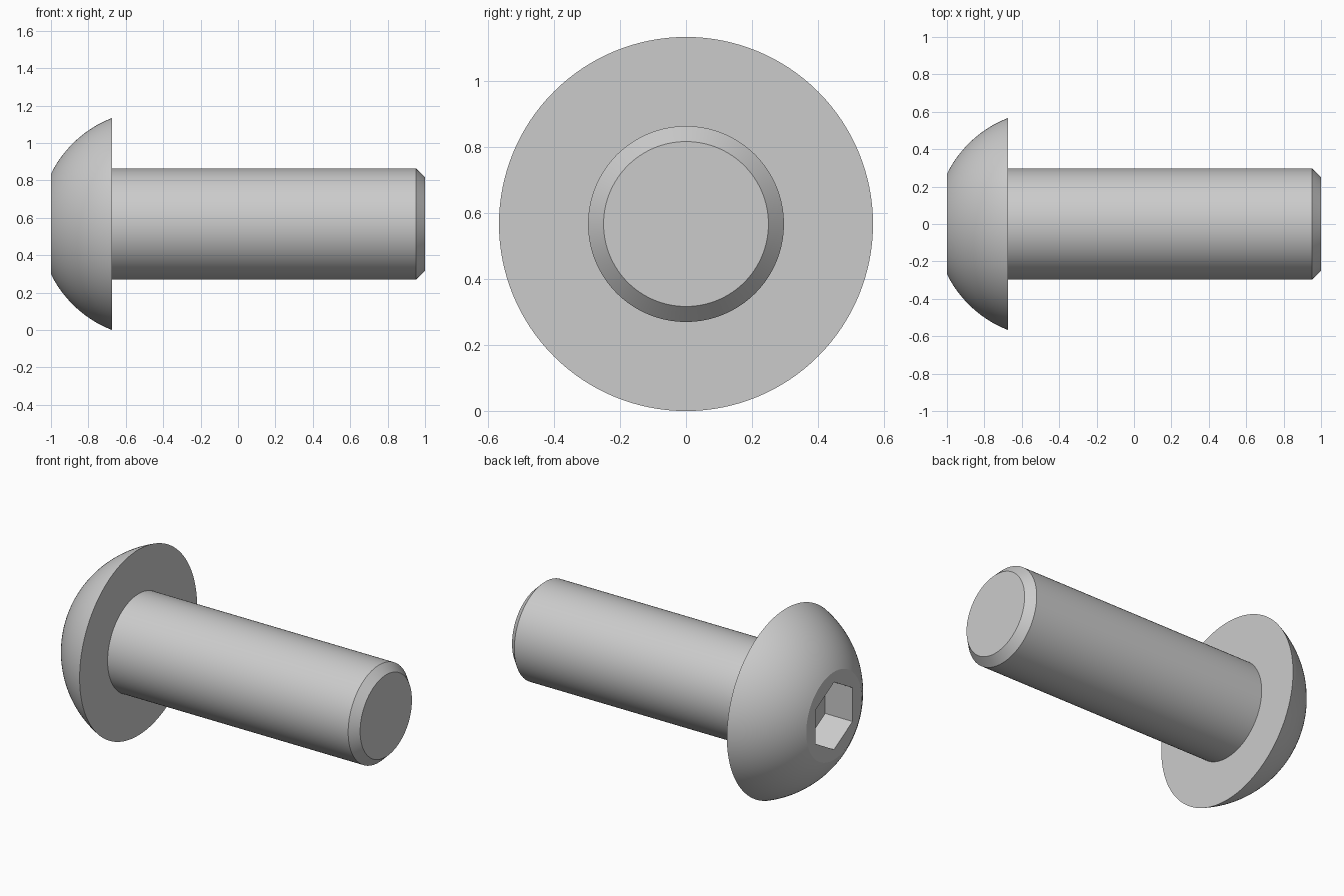
import bpy, bmesh, math
from mathutils import Matrix, Vector

if "Cube" in bpy.data.objects:
    bpy.data.objects.remove(bpy.data.objects["Cube"])

SEG = 128
HEAD_R, HEAD_X = 0.567, -0.673      # rim of the domed head
FACE_R = 0.268                      # flat end face of the head
SHAFT_R, TIP_R = 0.297, 0.25
SOCKET_R, SOCKET_DEPTH = 0.206, 0.185

# Dome arc: circle centred on the axis through the face edge and the rim
h = HEAD_X + 1
a = (HEAD_R**2 - FACE_R**2 - h**2) / (2 * h)
R = math.hypot(HEAD_R, a)
t0, t1 = math.atan2(FACE_R, a + h), math.atan2(HEAD_R, a)
N = 24
arc = [(HEAD_X + a - R * math.cos(t0 + (t1 - t0) * i / N),
        R * math.sin(t0 + (t1 - t0) * i / N)) for i in range(N + 1)]
profile = arc + [(HEAD_X, SHAFT_R), (0.952, SHAFT_R), (1.0, TIP_R)]


def make_object(name, bm):
    bmesh.ops.recalc_face_normals(bm, faces=bm.faces)
    mesh = bpy.data.meshes.new(name)
    bm.to_mesh(mesh)
    bm.free()
    obj = bpy.data.objects.new(name, mesh)
    bpy.context.collection.objects.link(obj)
    obj.location.z = HEAD_R
    return obj


# Screw body: profile revolved around the x axis, both ends capped
bm = bmesh.new()
rings = [[bm.verts.new((x, r * math.sin(2 * math.pi * s / SEG),
                        r * math.cos(2 * math.pi * s / SEG))) for s in range(SEG)]
         for x, r in profile]
for p, q in zip(rings, rings[1:]):
    for s in range(SEG):
        n = (s + 1) % SEG
        bm.faces.new((p[s], p[n], q[n], q[s]))
bm.faces.new(rings[0])
bm.faces.new(rings[-1])
screw = make_object("button_head_screw", bm)

# Hex socket cutter, corners pointing up and down
bm = bmesh.new()
ends = [[bm.verts.new((x, SOCKET_R * math.sin(math.pi * s / 3),
                       SOCKET_R * math.cos(math.pi * s / 3))) for s in range(6)]
        for x in (-1.2, -1 + SOCKET_DEPTH)]
for s in range(6):
    n = (s + 1) % 6
    bm.faces.new((ends[0][s], ends[0][n], ends[1][n], ends[1][s]))
bm.faces.new(ends[0])
bm.faces.new(ends[1])
cutter = make_object("socket_cutter", bm)
cutter.hide_render = True

# Cut the socket, then drop the cutter
mod = screw.modifiers.new("hex_socket", 'BOOLEAN')
mod.operation, mod.solver, mod.object = 'DIFFERENCE', 'EXACT', cutter
bpy.context.view_layer.objects.active = screw
screw.select_set(True)
bpy.ops.object.modifier_apply(modifier=mod.name)
bpy.data.objects.remove(cutter, do_unlink=True)
bpy.ops.object.shade_smooth_by_angle(angle=math.radians(25))
